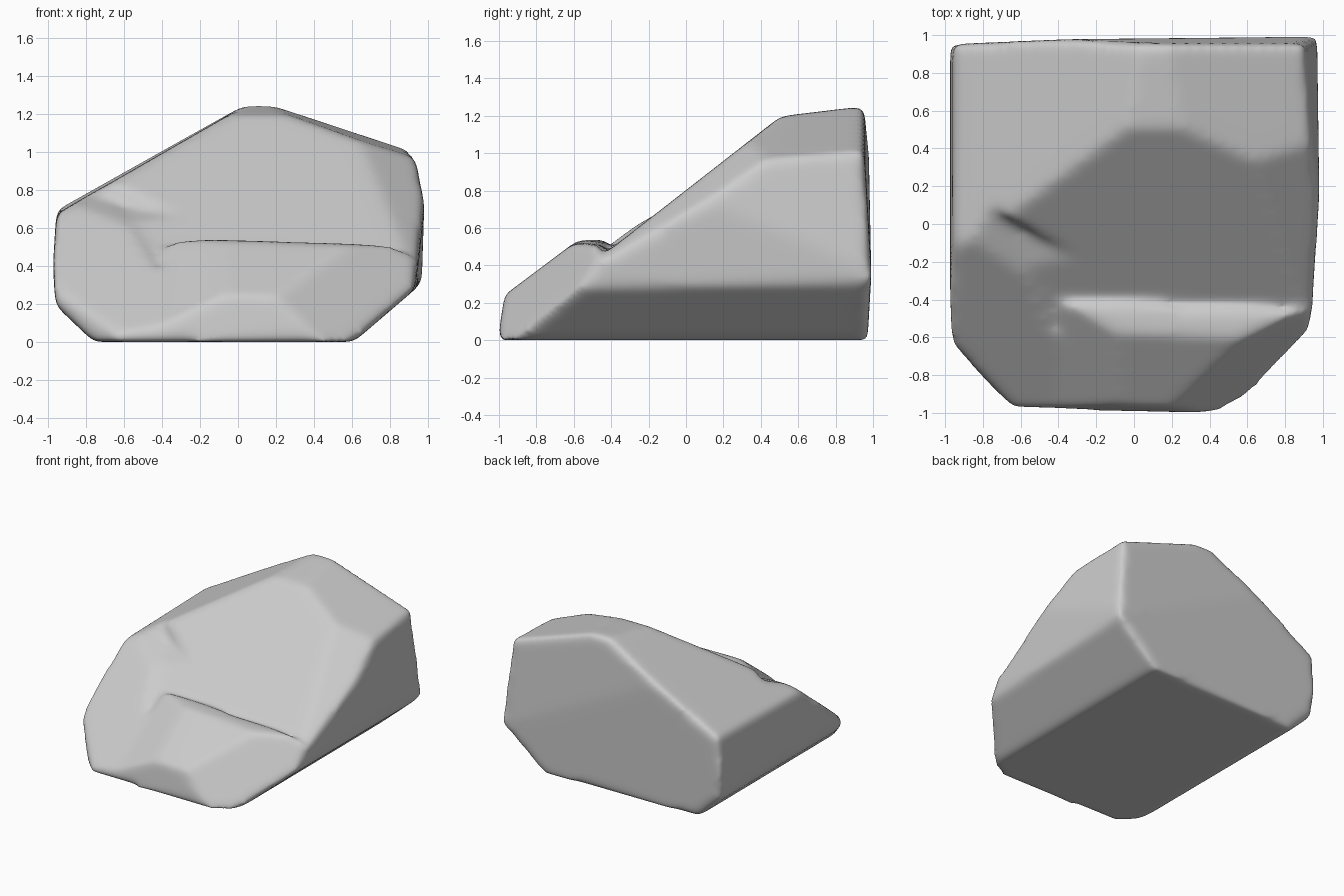
import bpy, bmesh
from mathutils import Vector

if "Cube" in bpy.data.objects:
    bpy.data.objects.remove(bpy.data.objects["Cube"])

# Each plane is (point on the plane, outward normal)
SHARED = [
    ((0, 0, 0), (0, 0, -1)),                    # base
    ((0.2, 0.985, 0.7), (0.02, 1, 0.06)),       # back, upper
    ((0.2, 0.985, 0.7), (-0.025, 1, -0.03)),    # back, lower
    ((-0.975, 0, 0.4), (-1, 0, 0.06)),          # left, upper
    ((-0.975, 0, 0.4), (-1, 0, -0.06)),         # left, lower
    ((0.98, 0.45, 0.6), (1, 0.06, 0.11)),       # right, upper rear
    ((0.98, 0.45, 0.6), (1, -0.02, -0.08)),     # right, lower front
    ((0.61, 0, 0), (0.3, 0, -0.35)),            # right undercut
    ((-0.76, 0, 0), (-0.2, 0, -0.21)),          # left undercut
    ((-0.97, -0.63, 0), (-0.33, -0.31, 0)),     # front left corner
    ((0.62, -0.94, 0), (0.42, -0.35, 0)),       # front right corner
    ((0.86, -0.47, 0.5), (0.067, -0.13, 0.082)),  # front right facet
    ((0.1, -1.0, 0), (-0.03, -1, 0.12)),        # front
    ((-0.66, 0.9, 0.86), (-0.56, -0.02, 1)),    # left roof
    ((0.2, 0.9, 1.24), (0.33, -0.06, 1)),       # right roof
    ((0, 0.9, 1.245), (0, -0.12, 1)),           # peak
]
SLOPE = ((0, -0.42, 0.475), (0, -0.78, 1))
SHOULDER_FRONT = ((-0.4, -0.95, 0.1), (-0.15, -0.8, 1))


def chunk(name, planes):
    bm = bmesh.new()
    bmesh.ops.create_cube(bm, size=6)
    for co, no in planes:
        geom = bm.verts[:] + bm.edges[:] + bm.faces[:]
        bmesh.ops.bisect_plane(bm, geom=geom, dist=1e-5, plane_co=Vector(co),
                               plane_no=Vector(no).normalized(), clear_outer=True)
        rim = [e for e in bm.edges if e.is_boundary]
        if rim:
            bmesh.ops.holes_fill(bm, edges=rim, sides=0)
    bmesh.ops.recalc_face_normals(bm, faces=bm.faces[:])
    me = bpy.data.meshes.new(name)
    bm.to_mesh(me)
    bm.free()
    ob = bpy.data.objects.new(name, me)
    bpy.context.collection.objects.link(ob)
    return ob


# Main slab with the long slope
rock = chunk("rock", SHARED + [
    SLOPE,
    SHOULDER_FRONT,
    ((0.85, 0, 0.75), (0.5, -0.62, 1)),
    ((-0.66, 0.03, 0), (-0.23, -0.41, 0)),
])
# Lower shoulder at the front left
shoulder = chunk("front_left_shoulder", SHARED + [
    SLOPE,
    ((-0.64, 0, 0.72), (-0.05, -0.42, 1)),
    SHOULDER_FRONT,
    ((0.5, 0, 0), (1, 0, 0)),
])
# Flank left of the crease, blending the roof into the shoulder
flank = chunk("left_flank", SHARED + [
    ((-0.8, -0.1, 0.71), (0.1, -0.42, 1)),
    SHOULDER_FRONT,
    ((-0.66, 0, 0.75), (1, 0.1, 0.5)),
])
# Raised lip along the front
lip = chunk("front_lip", SHARED + [
    ((0, -0.43, 0.5), (0.04, 1, 0.1)),
    ((0, 0, 0.535), (0.03, 0, 1)),
    ((0, -0.62, 0.505), (0, -0.75, 1)),
    ((-0.1, -0.75, 0.4), (-0.47, -0.77, 1)),
    ((-0.38, 0, 0.5), (-1, 0, 0.15)),
])

# Fuse, then wear the edges down
for part in (shoulder, flank, lip):
    m = rock.modifiers.new("fuse", 'BOOLEAN')
    m.operation, m.solver, m.object = 'UNION', 'EXACT', part
m = rock.modifiers.new("remesh", 'REMESH')
m.mode, m.voxel_size = 'VOXEL', 0.022
m = rock.modifiers.new("wear", 'SMOOTH')
m.factor, m.iterations = 0.5, 24

bpy.context.view_layer.update()
dg = bpy.context.evaluated_depsgraph_get()
worn = bpy.data.meshes.new_from_object(rock.evaluated_get(dg))
rock.modifiers.clear()
rock.data = worn
for part in (shoulder, flank, lip):
    bpy.data.objects.remove(part)
for p in worn.polygons:
    p.use_smooth = True
